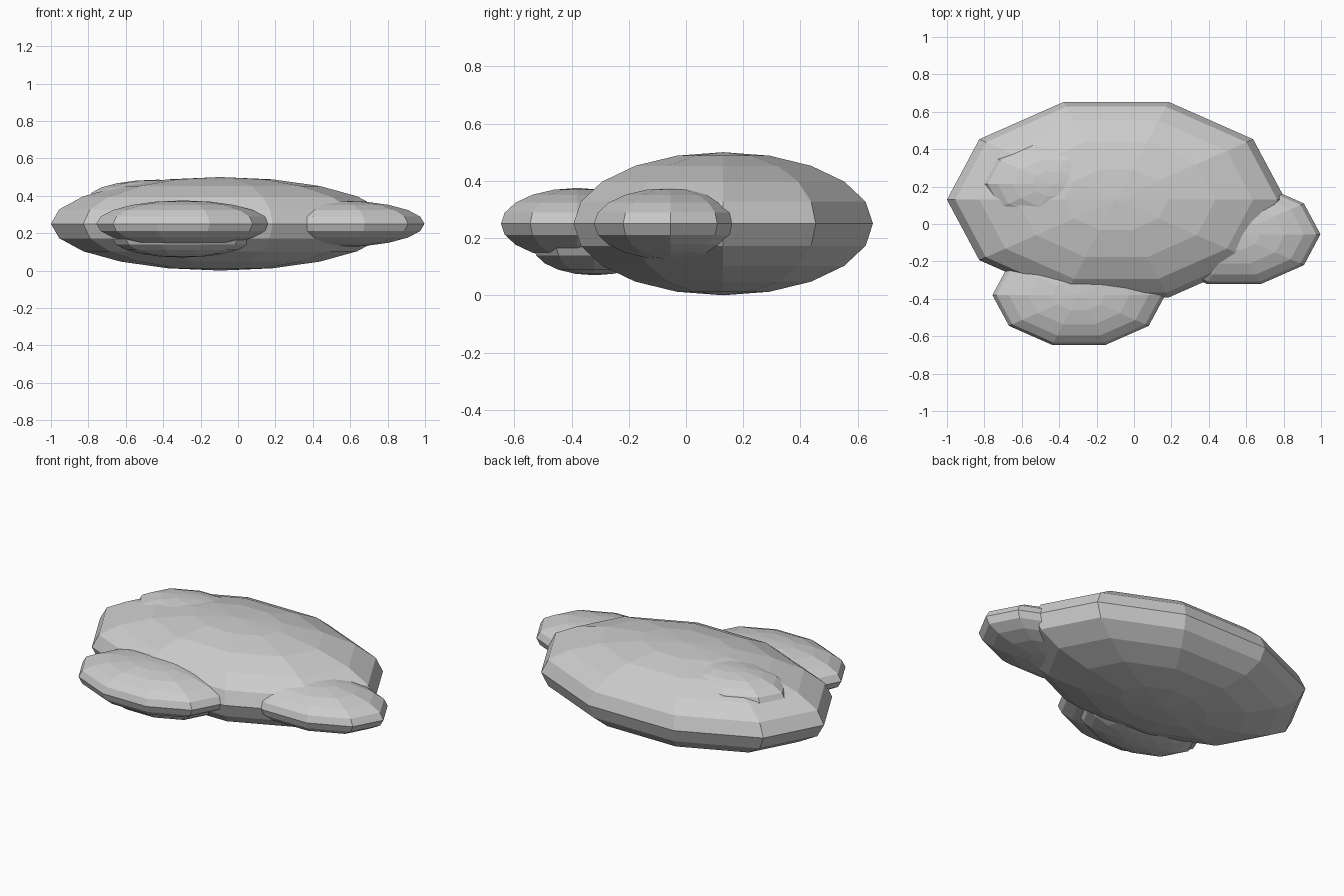
import bpy
import bmesh
import math
from mathutils import Matrix, Vector

cube = bpy.data.objects.get("Cube")
if cube:
    bpy.data.objects.remove(cube, do_unlink=True)

# Single plain colour
grey = bpy.data.materials.new("light_grey")
grey.use_nodes = True
colour = (0.6, 0.6, 0.6, 1.0)
grey.diffuse_color = colour
grey.node_tree.nodes["Principled BSDF"].inputs["Base Color"].default_value = colour


def puff(name, centre, radii):
    """Flat-shaded ten-sided ellipsoid with its corners on the x axis."""
    bm = bmesh.new()
    bmesh.ops.create_uvsphere(bm, u_segments=10, v_segments=10, radius=1)
    bm.transform(Matrix.Diagonal(Vector((*radii, 1)))
                 @ Matrix.Rotation(math.pi / 2, 4, "Z"))
    mesh = bpy.data.meshes.new(name)
    bm.to_mesh(mesh)
    bm.free()
    mesh.materials.append(grey)
    obj = bpy.data.objects.new(name, mesh)
    obj.location = centre
    bpy.context.collection.objects.link(obj)


# Broad central body of the cloud
puff("main_puff", (-0.095, 0.13, 0.25), (0.905, 0.55, 0.25))

# Medium puffs on the front and left side
medium = (0.462, 0.28, 0.125)
puff("front_puff", (-0.295, -0.38, 0.25), medium)
puff("left_puff", (0.535, -0.055, 0.25), medium)

# Small puffs sunk into the underside and the top
small = (0.37, 0.225, 0.1)
puff("lower_puff", (-0.3, -0.32, 0.17), small)
puff("upper_puff", (-0.43, 0.215, 0.386), small)
